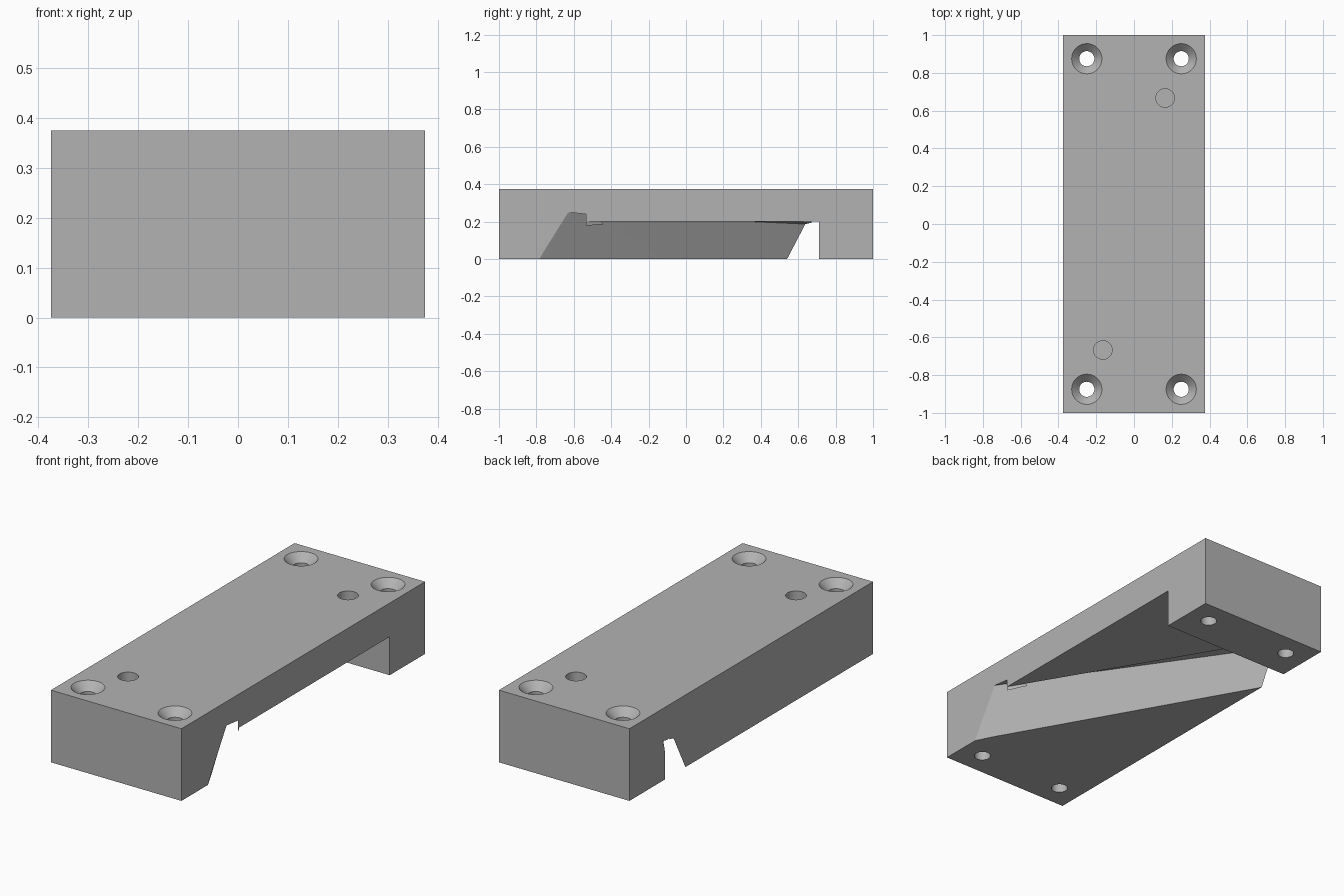
import bpy, bmesh

cube = bpy.data.objects.get("Cube")
if cube:
    bpy.data.objects.remove(cube, do_unlink=True)

W, H = 0.375, 0.375          # half width, height

grey = bpy.data.materials.new("plain_grey")
grey.use_nodes = True
grey.diffuse_color = (0.45, 0.45, 0.45, 1)
grey.node_tree.nodes["Principled BSDF"].inputs["Base Color"].default_value = (0.45, 0.45, 0.45, 1)


def loft(name, rings):
    """Closed solid through matching rings of points, capped at both ends."""
    bm = bmesh.new()
    rows = [[bm.verts.new(p) for p in ring] for ring in rings]
    n = len(rows[0])
    for a, b in zip(rows, rows[1:]):
        for i in range(n):
            j = (i + 1) % n
            bm.faces.new((a[i], a[j], b[j], b[i]))
    bm.faces.new(rows[0])
    bm.faces.new(rows[-1][::-1])
    bmesh.ops.recalc_face_normals(bm, faces=bm.faces)
    mesh = bpy.data.meshes.new(name)
    bm.to_mesh(mesh)
    bm.free()
    mesh.materials.append(grey)
    obj = bpy.data.objects.new(name, mesh)
    bpy.context.collection.objects.link(obj)
    return obj


def prism(name, outline, z0, z1):
    return loft(name, [[(x, y, z) for x, y in outline] for z in (z0, z1)])


def turned(name, x, y, profile, sides=48):
    """Round cutter from (radius, height) pairs."""
    from math import cos, sin, tau
    return loft(name, [[(x + r * cos(tau * i / sides), y + r * sin(tau * i / sides), z)
                        for i in range(sides)] for r, z in profile])


# Main block
block = prism("block", [(-W, -1), (W, -1), (W, 1), (-W, 1)], 0, H)

# Triangular relief under one side
cutters = [prism("relief_cutter", [(0.4, -0.572), (0.4, 0.71), (-0.4, 0.71)], -0.05, 0.2)]

# Diagonal groove, warped from one side to the other
left_end = [(-0.783, -0.02), (-0.63, 0.25), (-0.535, 0.24), (-0.535, 0.19), (-0.48, -0.02)]
right_end = [(0.53, -0.02), (0.638, 0.187), (0.726, 0.206), (0.709, 0.146), (0.709, -0.02)]


def section(x, kick=0):
    t = (W - x) / (2 * W)
    ring = [(x, a[0] + (b[0] - a[0]) * t, a[1] + (b[1] - a[1]) * t)
            for a, b in zip(left_end, right_end)]
    ring[0] = (x, ring[0][1] + kick, ring[0][2])
    return ring


cutters.append(loft("groove_cutter", [section(0.39, -0.015), section(0.33), section(-0.39)]))

# Countersunk screw holes at the corners
for sx in (-1, 1):
    for sy in (-1, 1):
        cutters.append(turned("screw_hole_cutter", sx * 0.25, sy * 0.875,
                              [(0.04, -0.05), (0.04, H - 0.04), (0.08, H), (0.08, H + 0.05)]))

# Blind dowel holes
for s in (-1, 1):
    cutters.append(turned("dowel_hole_cutter", s * 0.165, s * 0.667,
                          [(0.049, H - 0.12), (0.049, H + 0.05)]))

# Apply all cuts
bpy.context.view_layer.objects.active = block
block.select_set(True)
for cutter in cutters:
    cutter.hide_render = True
    mod = block.modifiers.new("cut", 'BOOLEAN')
    mod.operation = 'DIFFERENCE'
    mod.solver = 'EXACT'
    mod.object = cutter
    bpy.ops.object.modifier_apply(modifier=mod.name)
    bpy.data.objects.remove(cutter, do_unlink=True)

bpy.ops.object.shade_smooth_by_angle(angle=0.5)
